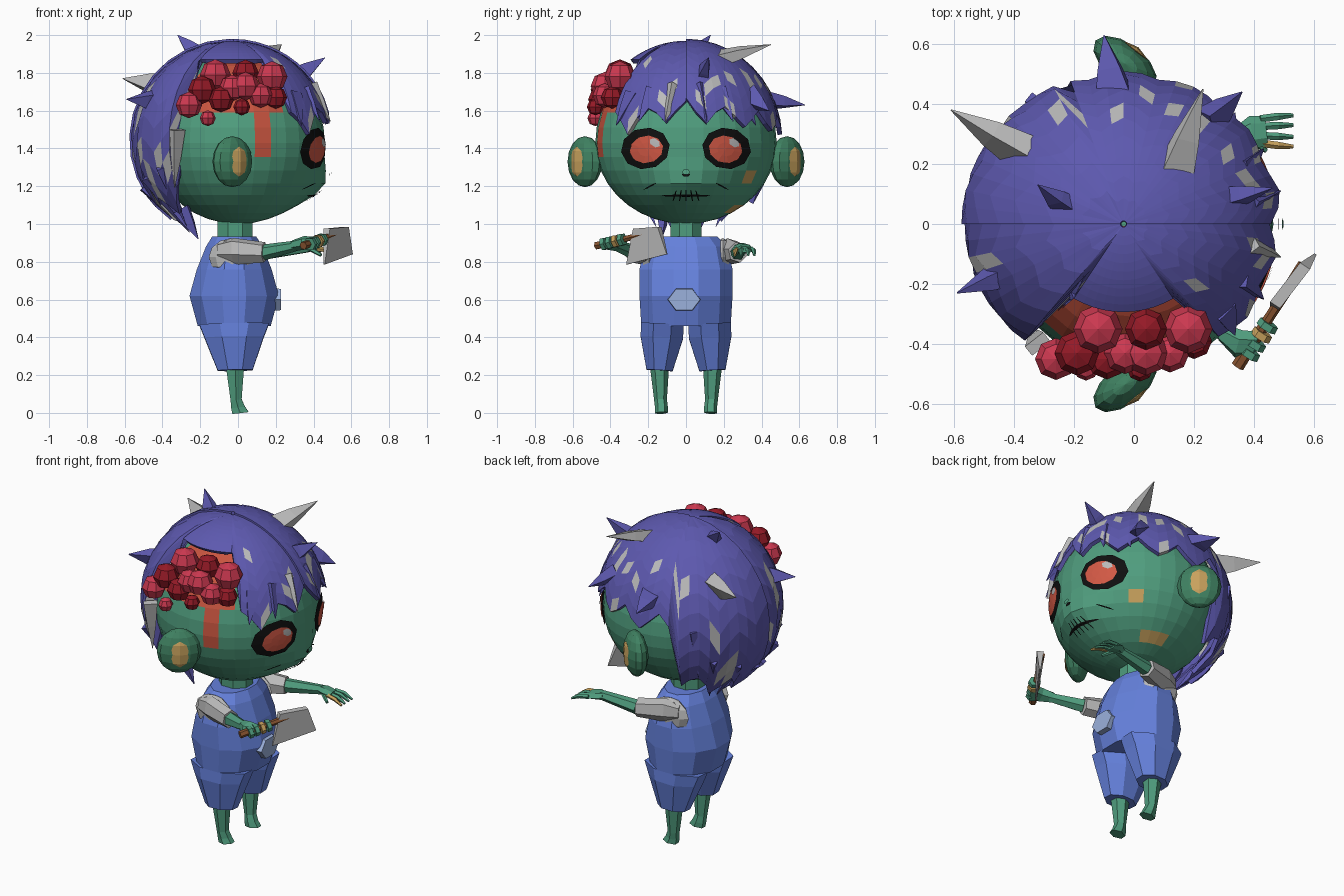
import bpy, bmesh, math, random
from math import sin, cos, pi, sqrt, radians
from mathutils import Vector

if "Cube" in bpy.data.objects:
    bpy.data.objects.remove(bpy.data.objects["Cube"])

random.seed(4)


def mat(name, r, g, b):
    m = bpy.data.materials.new(name)
    m.diffuse_color = (r, g, b, 1)
    m.use_nodes = True
    m.node_tree.nodes["Principled BSDF"].inputs["Base Color"].default_value = m.diffuse_color
    return m


SKIN = mat("skin", .08, .34, .21)
EAR = mat("ear_skin", .05, .22, .12)
HAIR = mat("hair", .11, .10, .43)
GREY = mat("grey", .5, .5, .5)
BLUE = mat("denim", .13, .22, .72)
PATCH = mat("pocket", .33, .44, .72)
TAN = mat("tan", .58, .36, .11)
RED = mat("wound", .58, .09, .05)
EYE = mat("iris", .65, .10, .06)
PINK = mat("brain", .60, .04, .08)
DARK = mat("brain_dark", .30, .01, .02)
BLACK = mat("black", .005, .005, .005)
WOOD = mat("wood", .25, .09, .03)


def make(name, verts, faces, *mats, pick=None):
    """Flat-shaded object; pick(face centre) gives the material slot."""
    me = bpy.data.meshes.new(name)
    me.from_pydata([tuple(v) for v in verts], [], faces)
    bm = bmesh.new()
    bm.from_mesh(me)
    bmesh.ops.recalc_face_normals(bm, faces=bm.faces)
    for m in mats:
        me.materials.append(m)
    if pick:
        for f in bm.faces:
            f.material_index = pick(f.calc_center_median())
    bm.to_mesh(me)
    bm.free()
    ob = bpy.data.objects.new(name, me)
    bpy.context.collection.objects.link(ob)
    return ob


def loft(name, rings, n, m):
    """Rings of (centre, radius a, radius b) skinned square to the first-last line."""
    rings = [(Vector(c), a, b) for c, a, b in rings]
    q = Vector((0, 0, 1)).rotation_difference(rings[-1][0] - rings[0][0])
    ang = [2 * pi * (i + .5) / n for i in range(n)]
    v = [c + q @ Vector((a * cos(t), b * sin(t), 0)) for c, a, b in rings for t in ang]
    f = [(k*n + i, k*n + (i+1) % n, (k+1)*n + (i+1) % n, (k+1)*n + i)
         for k in range(len(rings) - 1) for i in range(n)]
    f += [tuple(range(n)), tuple(range(len(v) - n, len(v)))]
    return make(name, v, f, m)


def ball(name, c, r, m, seg=8, rng=6, rot=0):
    bm = bmesh.new()
    bmesh.ops.create_uvsphere(bm, u_segments=seg, v_segments=rng, radius=1)
    me = bpy.data.meshes.new(name)
    bm.to_mesh(me)
    bm.free()
    me.materials.append(m)
    ob = bpy.data.objects.new(name, me)
    bpy.context.collection.objects.link(ob)
    ob.location, ob.scale, ob.rotation_euler = c, r, (0, 0, rot)
    return ob


# head: ellipsoid with a small muzzle
def muzzle(y, z):
    return .065 * math.exp(-(y / .18) ** 2 - ((z - 1.2) / .1) ** 2)


def face_x(y, z):
    rz = .47 if z > 1.43 else .43
    return .46 * sqrt(max(0, 1 - (y / .48) ** 2 - ((z - 1.43) / rz) ** 2)) + muzzle(y, z)


def head_slot(c):
    az = math.degrees(math.atan2(-c.y, c.x + .035))
    if c.y < 0 and (50 < az < 130 and c.z > 1.58 or
                    c.z > 1.36 and abs(c.x - .12) < .015 + .25 * (c.z - 1.36)):
        return 2
    spots = ((.33, 1.22), (.26, 1.09), (.39, 1.13))
    return int(c.x > 0 and any(abs(c.y - y) < .034 and abs(c.z - z) < .034 for y, z in spots))


NA, NT = 32, 18
hv = []
for k in range(NT + 1):
    t = pi * (k + .02) / (NT + .04)
    z = 1.43 + (.47 if cos(t) > 0 else .43) * cos(t)
    for i in range(NA):
        a = 2 * pi * i / NA
        x, y = .46 * sin(t) * cos(a), .48 * sin(t) * sin(a)
        hv.append((x + (muzzle(y, z) if x > 0 else 0), y, z))
hf = [(k*NA + i, k*NA + (i+1) % NA, (k+1)*NA + (i+1) % NA, (k+1)*NA + i)
      for k in range(NT) for i in range(NA)]
make("head", hv, hf, SKIN, TAN, RED, pick=head_slot)


# face details laid on the head surface
def decal(name, y, z, ry, rz, m, off, n=12, tilt=0):
    v = [(y, z)]
    for s in (.5, 1):
        for i in range(n):
            a, b = s * ry * cos(2*pi*i/n), s * rz * sin(2*pi*i/n)
            v.append((y + a*cos(tilt) - b*sin(tilt), z + a*sin(tilt) + b*cos(tilt)))
    f = [(0, 1 + i, 1 + (i+1) % n) for i in range(n)]
    f += [(1 + i, n + 1 + i, n + 1 + (i+1) % n, 1 + (i+1) % n) for i in range(n)]
    make(name, [(face_x(*p) + off, *p) for p in v], f, m)


for s in (-1, 1):
    decal("eye_socket", s * .215, 1.40, .13, .11, BLACK, .012, 10, -s * .15)
    decal("iris", s * .21, 1.395, .09, .073, EYE, .018, 10, -s * .2)
    decal("eye_glint", s * .21 + .045, 1.43, .032, .022, GREY, .022, 6, -.6)
    decal("cheek_crease", s * .19, 1.2, .04, .004, BLACK, .012, 6, -s * .5)
decal("nose", 0, 1.275, .022, .016, SKIN, .03, 6)
decal("nostril", 0, 1.262, .022, .012, BLACK, .016, 6)
decal("mouth", 0, 1.15, .13, .006, BLACK, .008)
for i in range(5):
    decal("stitch", (i - 2) * .03, 1.15, .004, .034, BLACK, .010, 6, .15 * (i - 2))

# slanted ears with tan spots
for s in (-1, 1):
    ball("ear", (-.03, s * .535, 1.33), (.125, .065, .135), EAR, 12, 8, -s * radians(38))
    ball("ear_spot", (.006, s * .578, 1.33), (.055, .014, .08), TAN, 4, 4, -s * radians(38))


# hair shell in two halves split along the parting, jagged at the lower edge
def hair_edge(az, s):
    if s < 0 and 52 < az < 126:
        return 1.87
    if az < 112:
        return 1.63 - .08 * min(az, 60) / 60
    return 1.22 - .10 * min(1, (az - 112) / 30)


def on_hair(az, z, k=1):
    r = sqrt(max(0, 1 - ((z - 1.445) / .525) ** 2))
    return Vector((-.035 + .53*k*r*cos(az), .5*k*r*sin(az), 1.445 + .525*k*(z - 1.445)/.525))


STEPS, ROWS = 28, 10
JAG = (.03, -.03, -.09, -.02)
for s in (-1, 1):
    v = []
    for i in range(STEPS + 1):
        deg = 180 * i / STEPS
        e = hair_edge(deg, s)
        if e < 1.8:
            e += JAG[i % 4] * random.uniform(.6, 1.2)
        tmax = math.acos(max(-.97, (e - 1.445) / .525))
        for k in range(ROWS + 1):
            t = .02 + (tmax - .02) * k / ROWS
            v.append(on_hair(s * radians(deg), 1.445 + .525 * cos(t), 1 if s < 0 else 1.02))
    w = ROWS + 1
    f = [(i*w + k, (i+1)*w + k, (i+1)*w + k + 1, i*w + k + 1)
         for i in range(STEPS) for k in range(ROWS)]
    ob = make("hair_half", v, f, HAIR, GREY,
              pick=lambda c: int(c.z < 1.86 and random.random() < .10))
    sol = ob.modifiers.new("thickness", "SOLIDIFY")
    sol.thickness, sol.offset = .025, -1


# loose spikes and hanging strands, bases sunk into the shell
def spike(base, tip, r, m=HAIR, flat=.6):
    b, t = Vector(base), Vector(tip)
    loft("hair_spike", [(b, r, r * flat), (b.lerp(t, .5), r * .6, r * flat * .7),
                        (t, .002, .002)], 4, m)


spike((-.34, .22, 1.72), (-.61, .38, 1.77), .10, GREY)
spike((-.06, .40, 1.66), (-.10, .63, 1.63), .09)
spike((.12, .12, 1.86), (.23, .45, 1.95), .09, GREY)
spike((.28, .08, 1.76), (.46, .12, 1.88), .08)
spike((-.20, .04, 1.88), (-.32, .13, 2.0), .07)
spike((-.38, -.14, 1.65), (-.59, -.23, 1.66), .09)
spike((.24, .33, 1.68), (.36, .44, 1.60), .08)
for s in (-1, 1):
    for deg, z, dz in ((8, 1.74, .20), (25, 1.72, .18), (42, 1.7, .18), (124, 1.5, .3),
                       (140, 1.3, .3), (158, 1.25, .28), (176, 1.2, .25)):
        a = s * radians(deg)
        spike(on_hair(a, z, .97), on_hair(a + s * .08, z - dz, 1.03), .055,
              GREY if deg in (8, 124) and s < 0 else HAIR, .5)
spike((-.3, -.12, 1.08), (-.21, -.13, .92), .06)

# exposed brain lobes
for x, y, z, r, m in ((-.12, -.35, 1.79, .082, PINK), (.04, -.43, 1.73, .075, PINK),
                      (.18, -.35, 1.78, .082, PINK), (-.26, -.45, 1.63, .07, PINK),
                      (-.19, -.43, 1.71, .075, DARK), (-.09, -.45, 1.66, .068, DARK),
                      (.04, -.35, 1.80, .07, DARK), (.02, -.48, 1.62, .045, DARK),
                      (-.16, -.48, 1.56, .042, PINK), (.12, -.43, 1.68, .065, PINK),
                      (.20, -.39, 1.67, .06, DARK), (-.03, -.43, 1.72, .07, PINK)):
    ball("brain_lobe", (x, y, z), (r, r, r), m, 8, 4)

# neck and overalls
loft("neck", [((-.015, 0, .88), .10, .09), ((-.015, 0, 1.06), .10, .09)], 8, SKIN)
loft("overalls_body", [((-.02, 0, z), a, b) for z, a, b in
     ((.46, .20, .245), (.62, .245, .255), (.76, .205, .255), (.88, .155, .225), (.935, .12, .17))], 12, BLUE)
loft("pocket", [((.17, -.01, .60), .07, .09), ((.228, -.01, .60), .065, .085)], 6, PATCH)
for s in (-1, 1):
    loft("overalls_leg", [((-.015, s * .14, .225), .10, .075), ((-.02, s * .128, .40), .17, .122),
                          ((-.02, s * .125, .47), .20, .122)], 8, BLUE)
    loft("leg", [((.013, s * .13, 0), .05, .035), ((0, s * .13, .03), .042, .034),
                 ((-.01, s * .135, .07), .034, .034), ((-.015, s * .14, .24), .055, .05)], 6, SKIN)
    ball("shirt_shoulder", (-.03, s * .195, .825), (.125, .05, .10), GREY, 8, 6)

# sleeves, arms and hands
for s, wrist in ((-1, (.31, -.37, .885)), (1, (.37, .30, .875))):
    cuff = (.14, s * .275, .85)
    loft("sleeve", [((-.1, s * .20, .85), .055, .04), ((-.02, s * .225, .855), .075, .055),
                    (cuff, .055, .055)], 6, GREY)
    loft("forearm", [(cuff, .042, .042), (wrist, .028, .028)], 6, SKIN)
loft("left_palm", [((.35, .30, .875), .025, .03), ((.39, .305, .875), .022, .055),
                   ((.44, .31, .865), .018, .05)], 6, SKIN)
for i, y in enumerate((.27, .295, .325, .35)):
    loft("left_finger", [((.42, y, .868), .013, .013), ((.48, y + (y - .31) * .2, .86), .013, .013),
                         ((.53, y + (y - .31) * .3, .835), .007, .007)], 5, TAN if i == 0 else SKIN)
loft("left_thumb", [((.39, .28, .865), .014, .014), ((.44, .245, .835), .009, .009)], 5, SKIN)
loft("right_palm", [((.29, -.36, .885), .03, .03), ((.35, -.40, .90), .035, .05),
                    ((.41, -.40, .90), .03, .045)], 6, SKIN)

# cleaver and the fingers around its handle
A, B = Vector((.345, -.475, .885)), Vector((.565, -.135, .965))
loft("cleaver_handle", [(A, .022, .022), (A.lerp(B, .5), .017, .017), (B, .02, .02)], 6, WOOD)
for i in range(4):
    p = A.lerp(B, .13 + .09 * i)
    d = (B - A).normalized() * .012
    loft("right_finger", [(p - d + Vector((.012, 0, 0)), .036, .036),
                          (p + d + Vector((.012, 0, 0)), .034, .034)], 6, TAN if i == 2 else SKIN)
side = (B - A).cross(Vector((0, 0, 1))).normalized() * .02
quad = [Vector(p) for p in ((.47, -.27, .975), (.57, -.14, .985), (.605, -.10, .84), (.455, -.315, .785))]
make("cleaver_blade", [q - side * (1 if q.z > .9 else .2) for q in quad] +
     [q + side * (1 if q.z > .9 else .2) for q in quad],
     [(0, 1, 2, 3), (7, 6, 5, 4)] + [(i, (i+1) % 4, (i+1) % 4 + 4, i + 4) for i in range(4)], GREY)
